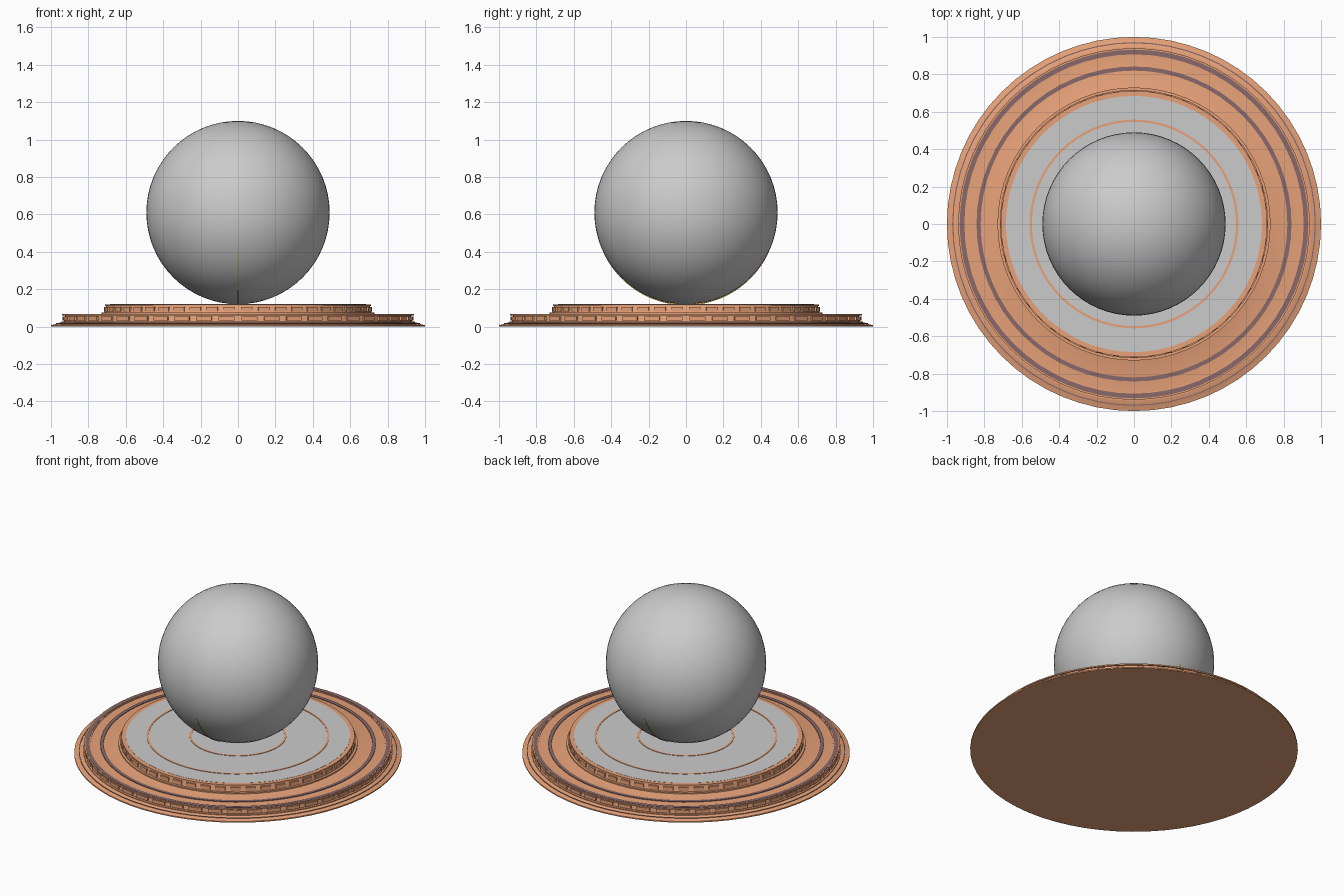
import bpy, bmesh
from math import sin, cos, pi, radians
from mathutils import Matrix

if "Cube" in bpy.data.objects:
    bpy.data.objects.remove(bpy.data.objects["Cube"])

SIDES = 64


def material(name, rgb):
    m = bpy.data.materials.new(name)
    m.diffuse_color = (*rgb, 1)
    m.use_nodes = True
    m.node_tree.nodes["Principled BSDF"].inputs["Base Color"].default_value = m.diffuse_color
    return m


copper = material("copper", (0.8, 0.36, 0.19))
plum = material("plum", (0.25, 0.14, 0.14))
gold = material("gold", (0.75, 0.5, 0.08))


def finish(name, bm, mat=None, smooth=None):
    bmesh.ops.recalc_face_normals(bm, faces=bm.faces)
    mesh = bpy.data.meshes.new(name)
    bm.to_mesh(mesh)
    bm.free()
    ob = bpy.data.objects.new(name, mesh)
    bpy.context.collection.objects.link(ob)
    if mat:
        mesh.materials.append(mat)
    if smooth:
        bpy.ops.object.select_all(action='DESELECT')
        ob.select_set(True)
        bpy.context.view_layer.objects.active = ob
        bpy.ops.object.shade_smooth_by_angle(angle=radians(smooth))
    return ob


def lathe(name, profile, mat=None, closed=False):
    """Revolve (radius, z) points about the z axis."""
    bm = bmesh.new()
    rows = []
    for r, z in profile:
        if r == 0:
            rows.append([bm.verts.new((0, 0, z))] * SIDES)
        else:
            rows.append([bm.verts.new((r * cos(2 * pi * i / SIDES),
                                       r * sin(2 * pi * i / SIDES), z))
                         for i in range(SIDES)])
    pairs = list(zip(rows, rows[1:]))
    if closed:
        pairs.append((rows[-1], rows[0]))
    for a, b in pairs:
        for i in range(SIDES):
            j = (i + 1) % SIDES
            bm.faces.new(list(dict.fromkeys((a[i], a[j], b[j], b[i]))))
    return finish(name, bm, mat, 25)


def ring(name, r0, r1, z0, z1, mat):
    return lathe(name, [(r0, z0), (r1, z0), (r1, z1), (r0, z1)], mat, True)


def panels(name, count, radius, z, width, height, depth, mat):
    """Raised tiles evenly spaced around a tier wall."""
    bm = bmesh.new()
    for i in range(count):
        bmesh.ops.create_cube(
            bm, size=1,
            matrix=Matrix.Rotation(2 * pi * (i + 0.5) / count, 4, 'Z')
            @ Matrix.Translation((radius, 0, z))
            @ Matrix.Diagonal((depth, width, height, 1)))
    return finish(name, bm, mat)


# Stepped pedestal with flange, lower tier and upper tier
lathe("pedestal", [(0, 0), (1.0, 0), (1.0, 0.008), (0.975, 0.014), (0.955, 0.022),
                   (0.93, 0.024), (0.925, 0.063), (0.735, 0.065), (0.715, 0.073),
                   (0.705, 0.113), (0.69, 0.117), (0, 0.117)], copper)

# Rims that frame the tier walls
ring("lower_tier_top_rim", 0.90, 0.940, 0.059, 0.067, copper)
ring("lower_tier_foot_rim", 0.90, 0.945, 0.020, 0.028, copper)
ring("upper_tier_top_rim", 0.68, 0.712, 0.110, 0.119, copper)
ring("upper_tier_foot_rim", 0.68, 0.730, 0.064, 0.075, copper)

# Tiles around both walls
panels("lower_tier_panels", SIDES // 2 + 16, 0.928, 0.0435, 0.085, 0.022, 0.018, copper)
panels("upper_tier_panels", SIDES // 2 + 16, 0.708, 0.0925, 0.062, 0.024, 0.018, copper)

# Dark inlaid bands on the lower tier
ring("inner_dark_band", 0.82, 0.842, 0.060, 0.068, plum)
ring("outer_dark_band", 0.907, 0.932, 0.060, 0.069, plum)
ring("flange_dark_line", 0.966, 0.972, 0.010, 0.0185, plum)

# Grey top plate with thin rings
lathe("top_plate", [(0, 0.112), (0.685, 0.112), (0.685, 0.12), (0, 0.12)])
ring("outer_plate_ring", 0.546, 0.558, 0.115, 0.1225, copper)
ring("inner_plate_ring", 0.284, 0.296, 0.115, 0.1225, copper)

# Large sphere
bm = bmesh.new()
bmesh.ops.create_uvsphere(bm, u_segments=64, v_segments=32, radius=0.49,
                          matrix=Matrix.Translation((0, 0, 0.61)))
finish("sphere", bm, smooth=60)

# Thin gold cradle strip under the sphere, tapering to its tips
bm = bmesh.new()
sections = []
N = 40
for i in range(N + 1):
    t = i / N
    a = radians(-155 + 130 * t)
    out = 0.4905 + 0.005 * sin(pi * t)
    sections.append([bm.verts.new((x, r * cos(a), 0.61 + r * sin(a)))
                     for x, r in ((-0.003, 0.48), (0.003, 0.48),
                                  (0.003, out), (-0.003, out))])
for a, b in zip(sections, sections[1:]):
    for k in range(4):
        bm.faces.new((a[k], a[(k + 1) % 4], b[(k + 1) % 4], b[k]))
bm.faces.new(sections[0])
bm.faces.new(sections[-1])
finish("cradle_strip", bm, gold)
